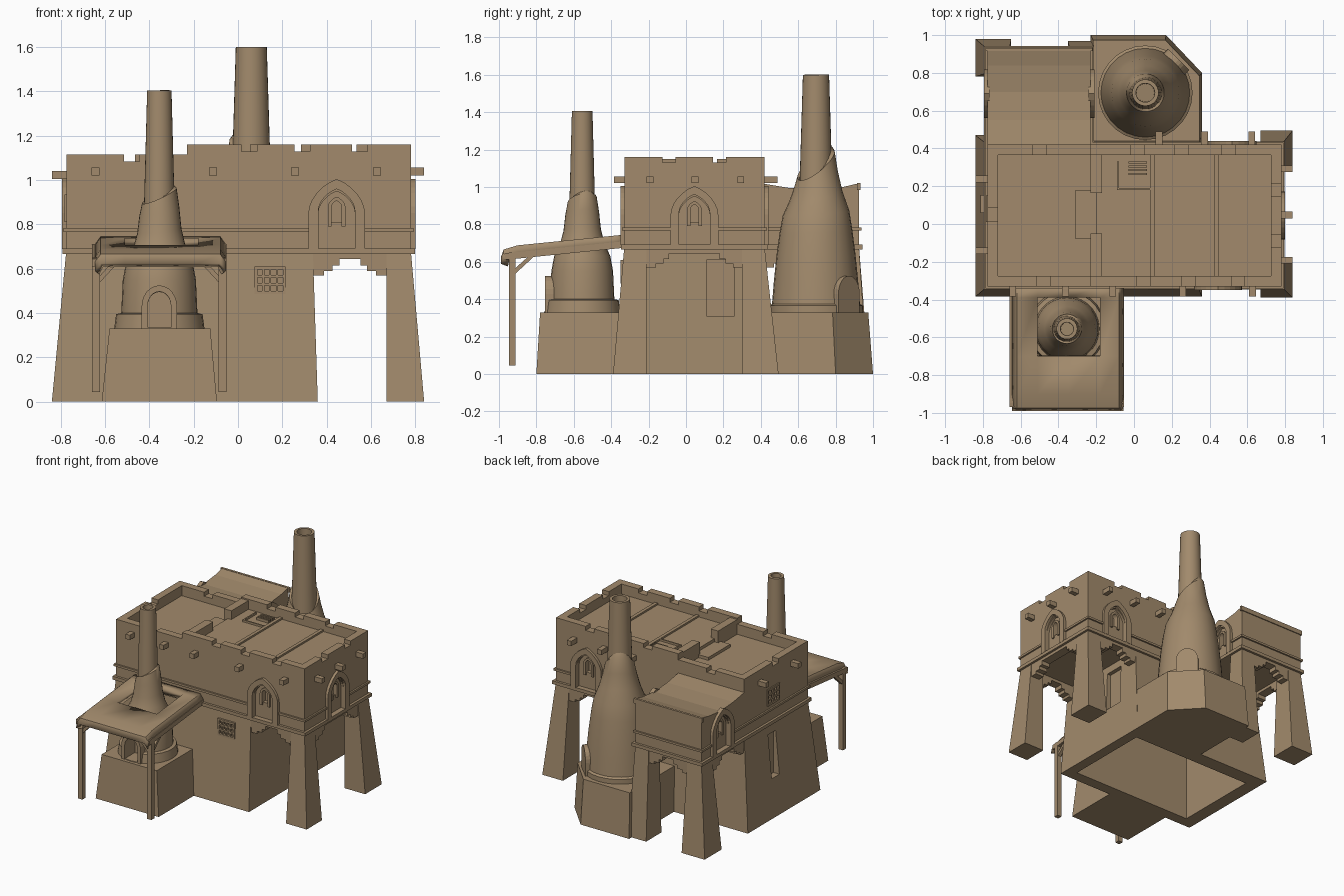
import bpy, bmesh, math
from mathutils import Matrix, Vector

cube = bpy.data.objects.get("Cube")
if cube:
    bpy.data.objects.remove(cube, do_unlink=True)

clay = bpy.data.materials.new("tan_clay")
clay.use_nodes = True
CLAY = (0.36, 0.255, 0.15, 1)
clay.diffuse_color = CLAY
clay.node_tree.nodes["Principled BSDF"].inputs["Base Color"].default_value = CLAY

FRONT, RIGHT, BACK, LEFT = 0, math.pi / 2, math.pi, -math.pi / 2


def finish(name, bm, smooth=False):
    bmesh.ops.recalc_face_normals(bm, faces=bm.faces)
    mesh = bpy.data.meshes.new(name)
    bm.to_mesh(mesh)
    bm.free()
    mesh.materials.append(clay)
    ob = bpy.data.objects.new(name, mesh)
    bpy.context.collection.objects.link(ob)
    if smooth:
        activate(ob)
        bpy.ops.object.shade_smooth_by_angle(angle=math.radians(40))
    return ob


def activate(ob):
    bpy.ops.object.select_all(action='DESELECT')
    ob.select_set(True)
    bpy.context.view_layer.objects.active = ob


def add_hexa(bm, low, high, z0, z1):
    """Block between two rectangles given as (x0, x1, y0, y1)."""
    rings = []
    for (x0, x1, y0, y1), z in ((low, z0), (high, z1)):
        rings.append([bm.verts.new((x, y, z)) for x, y in ((x0, y0), (x1, y0), (x1, y1), (x0, y1))])
    a, b = rings
    bm.faces.new(a)
    bm.faces.new(b)
    for i in range(4):
        j = (i + 1) % 4
        bm.faces.new((a[i], a[j], b[j], b[i]))


def taper(name, low, high, z0, z1):
    bm = bmesh.new()
    add_hexa(bm, low, high, z0, z1)
    return finish(name, bm)


def boxes(name, items):
    bm = bmesh.new()
    for x0, x1, y0, y1, z0, z1 in items:
        add_hexa(bm, (x0, x1, y0, y1), (x0, x1, y0, y1), z0, z1)
    return finish(name, bm)


def prism(name, pts, depth, loc, angle=0):
    """Outline in the wall plane, pushed inward by depth; angle is the wall side."""
    bm = bmesh.new()
    face = bm.faces.new([bm.verts.new((x, 0, z)) for x, z in pts])
    ext = bmesh.ops.extrude_face_region(bm, geom=[face])
    bmesh.ops.translate(bm, vec=(0, depth, 0), verts=[v for v in ext["geom"] if isinstance(v, bmesh.types.BMVert)])
    bm.transform(Matrix.Translation(loc) @ Matrix.Rotation(angle, 4, 'Z'))
    return finish(name, bm)


def cut(targets, cutter):
    for ob in targets:
        mod = ob.modifiers.new("cut", 'BOOLEAN')
        mod.operation, mod.solver, mod.object = 'DIFFERENCE', 'EXACT', cutter
        activate(ob)
        bpy.ops.object.modifier_apply(modifier=mod.name)
    bpy.data.objects.remove(cutter, do_unlink=True)


def arch(w, h, point=0.3):
    spring, n = h - 0.6 * w, 12
    pts = [(-w / 2, 0), (w / 2, 0)]
    for i in range(n + 1):
        a = math.pi * i / n
        lift = (1 - point) * math.sin(a) + point * (1 - abs(math.cos(a)))
        pts.append((w / 2 * math.cos(a), spring + 0.6 * w * lift))
    return pts


def arch_ring(name, w, h, border, depth, loc, angle, point=0.3):
    ring = prism(name, arch(w, h, point), depth, loc, angle)
    hole = [(x, z - 0.01) for x, z in arch(w - 2 * border, h - border + 0.01, point)]
    cut([ring], prism("cutter", hole, 1, Vector(loc) - outward(angle, -0.5), angle))


def outward(angle, d=1):
    return Vector((math.sin(angle), -math.cos(angle), 0)) * d


def lathe(name, profile, centre, tilt=0, toward=0):
    bm, n, rings = bmesh.new(), 28, []
    for k, (r, z) in enumerate(profile):
        t = tilt * (k / (len(profile) - 1)) ** 4
        angles = [math.tau * i / n for i in range(n)]
        rings.append([bm.verts.new((centre[0] + r * math.cos(a), centre[1] + r * math.sin(a),
                                    z + t * math.cos(a - toward))) for a in angles])
    for a, b in zip(rings, rings[1:]):
        for i in range(n):
            j = (i + 1) % n
            bm.faces.new((a[i], a[j], b[j], b[i]))
    bm.faces.new(rings[0])
    bm.faces.new(rings[-1])
    return finish(name, bm, True)


# Upper storey, wing and the bands around them
main_wall = boxes("main_wall", [(-0.775, 0.78, -0.33, 0.42, 0.67, 1.04)])
wing_profile = [(0.4, 0.67), (0.925, 0.67), (0.925, 1.02), (0.84, 1.0), (0.7, 0.985), (0.55, 0.995), (0.4, 1.02)]
wing_wall = prism("wing_wall", wing_profile, 0.545, (-0.23, 0, 0), RIGHT)


def band(name, z, h, out):
    main = boxes("main_" + name, [(-0.775 - out, 0.78 + out, -0.33 - out, 0.42 + out, z, z + h)])
    wing = boxes("wing_" + name, [(-0.775 - out, -0.23 + out, 0.41, 0.925 + out, z, z + h)])
    return main, wing


band("lower_band", 0.667, 0.025, 0.018)
main_band, wing_band = band("upper_band", 0.767, 0.016, 0.012)
boxes("wing_eave", [(-0.785, -0.22, 0.915, 0.932, 0.985, 1.02)])


# Pointed windows in recessed arches
def arched_window(tag, targets, loc, angle):
    loc = Vector(loc)
    out = outward(angle)
    inner = [(x, z) for x, z in arch(0.165, 0.26)]
    cut(targets, prism("cutter", inner, 0.12, loc + out * 0.1, angle))
    arch_ring(tag + "_arch", 0.255, 0.315, 0.045, 0.03, loc + out * 0.02, angle)
    pane = loc + Vector((0, 0, 0.1))
    cut(targets[:1], prism("cutter", arch(0.045, 0.1), 0.15, pane + out * 0.1 + Vector((0, 0, 0.02)), angle))
    arch_ring(tag + "_frame", 0.08, 0.135, 0.018, 0.02, pane - out * 0.008, angle)


arched_window("front_window", [main_wall, main_band], (0.445, -0.33, 0.69), FRONT)
arched_window("right_window", [main_wall, main_band], (0.78, 0.045, 0.69), RIGHT)
arched_window("back_window", [main_wall, main_band], (0.52, 0.42, 0.69), BACK)
arched_window("wing_left_window", [wing_wall, wing_band], (-0.775, 0.69, 0.69), LEFT)
arched_window("wing_right_window", [wing_wall, wing_band], (-0.23, 0.69, 0.69), RIGHT)

# Ground storey: hollow battered body, corner piers
body = taper("lower_body", (-0.84, 0.36, -0.385, 0.47), (-0.775, 0.338, -0.33, 0.42), 0, 0.68)
cut([body], boxes("cutter", [(-0.74, 0.28, -0.3, 0.36, -0.1, 0.55)]))
cut([body], boxes("cutter", [(0.31, 0.5, 0.11, 0.26, 0.31, 0.61)]))
cut([body], boxes("cutter", [(-1, -0.765, 0.06, 0.15, 0.28, 0.6)]))
taper("front_right_pier", (0.67, 0.84, -0.39, -0.21), (0.67, 0.78, -0.33, -0.21), 0, 0.68)
taper("back_right_pier", (0.67, 0.84, 0.3, 0.495), (0.67, 0.78, 0.3, 0.42), 0, 0.68)
taper("wing_corner_pier", (-0.84, -0.65, 0.78, 0.98), (-0.775, -0.66, 0.8, 0.925), 0, 0.68)
taper("wing_inner_pier", (-0.35, -0.2, 0.79, 0.97), (-0.34, -0.23, 0.8, 0.925), 0, 0.68)


# Stepped corbel arches between the piers
def stepped_arch(name, w, loc, angle):
    half = [(-w / 2, 0.57)]
    for run, rise in ((0.02, 0.57), (0.05, 0.59), (0.09, 0.615), (0.12, 0.645)):
        half += [(-w / 2 + run, half[-1][1]), (-w / 2 + run, rise)]
    pts = half[2:] + [(-x, z) for x, z in reversed(half[2:])]
    pts = [(-w / 2, 0.57)] + pts + [(w / 2, 0.57), (w / 2, 0.68), (-w / 2, 0.68)]
    prism(name, pts, 0.07, loc, angle)


stepped_arch("front_stepped_arch", 0.335, (0.505, -0.33, 0), FRONT)
stepped_arch("back_stepped_arch", 0.335, (0.505, 0.42, 0), BACK)
stepped_arch("right_stepped_arch", 0.51, (0.78, 0.045, 0), RIGHT)
stepped_arch("wing_back_arch", 0.33, (-0.5, 0.925, 0), BACK)
stepped_arch("wing_left_arch", 0.38, (-0.775, 0.61, 0), LEFT)


# Lattice windows
def lattice(name, target, loc, angle):
    w, h, out = 0.14, 0.125, outward(angle)
    loc = Vector(loc)
    square = [(-w / 2, 0), (w / 2, 0), (w / 2, h), (-w / 2, h)]
    cut([target], prism("cutter", square, 0.08, loc + out * 0.055, angle))
    bars = prism(name, square, 0.022, loc + out * 0.008, angle)
    bm = bmesh.new()
    for i in range(4):
        for k in range(3):
            x, z = -0.047 + 0.0315 * i, 0.027 + 0.036 * k
            add_hexa(bm, (x - 0.011, x + 0.011, -0.2, 0.2), (x - 0.011, x + 0.011, -0.2, 0.2), z - 0.012, z + 0.012)
    bm.transform(Matrix.Translation(loc) @ Matrix.Rotation(angle, 4, 'Z'))
    cut([bars], finish("cutter", bm))


lattice("front_lattice", body, (0.145, -0.342, 0.485), FRONT)
lattice("left_lattice", main_wall, (-0.775, 0.08, 0.81), LEFT)


# Roof floors and crenellated parapets
def parapet(name, x0, x1, y0, y1, top, gaps):
    items = [(x0, x1, y0, y1, 1.03, top - 0.03)]
    along_x = x1 - x0 > y1 - y0
    a, end = (x0, x1) if along_x else (y0, y1)
    for g in list(gaps) + [end + 0.035]:
        span = (a, g - 0.035)
        items.append((span + (y0, y1) if along_x else (x0, x1) + span) + (top - 0.03, top))
        a = g + 0.035
    boxes(name, items)


boxes("raised_roof", [(-0.2, 0.75, -0.3, 0.4, 1.03, 1.085)])
boxes("roof_ridges", [(x, x + 0.025, -0.28, 0.37, 1.08, 1.098) for x in (0.085, 0.425)])
boxes("roof_step", [(-0.31, -0.17, -0.08, 0.18, 1.03, 1.062)])
boxes("roof_hatch", [(-0.09, -0.08, 0.19, 0.33, 1.08, 1.1), (-0.09, 0.085, 0.18, 0.19, 1.08, 1.1)]
      + [(-0.03, 0.07, 0.26 + 0.02 * i, 0.27 + 0.02 * i, 1.08, 1.105) for i in range(4)])
parapet("right_front_parapet", -0.23, 0.78, -0.33, -0.275, 1.16, (0.05, 0.29, 0.55))
parapet("right_back_parapet", -0.23, 0.78, 0.365, 0.42, 1.16, (0.02, 0.25, 0.5))
parapet("right_side_parapet", 0.725, 0.78, -0.33, 0.42, 1.16, (-0.09, 0.18))
parapet("left_front_parapet", -0.775, -0.23, -0.33, -0.275, 1.115, (-0.48,))
parapet("left_back_parapet", -0.775, -0.23, 0.365, 0.42, 1.115, (-0.5,))
parapet("left_side_parapet", -0.775, -0.72, -0.33, 0.42, 1.115, (0.05,))
boxes("roof_dividers", [(-0.23, -0.17, -0.3, -0.05, 1.03, 1.15), (-0.23, -0.17, 0.165, 0.4, 1.03, 1.15)])

# Projecting beam ends
beams = [(x, x + 0.036, -0.385, -0.3, 1.02, 1.056) for x in (-0.66, -0.38, -0.13, 0.24, 0.61)]
beams += [(x, x + 0.036, 0.4, 0.49, 1.02, 1.056) for x in (0.115, 0.355, 0.605)]
beams += [(0.75, 0.84, y, y + 0.036, 1.02, 1.056) for y in (-0.21, 0.03, 0.275)]
beams += [(-0.84, -0.75, y, y + 0.036, 1.005, 1.041) for y in (-0.16, 0.22)]
boxes("beam_ends", beams)


# Furnaces: plinth, lathed body with broken collar, hollow chimney, fire door
def furnace(tag, centre, shape, tilt, toward, flue, door, reach):
    kiln = lathe(tag + "_body", shape, centre, tilt, toward)
    (r0, z0), (r1, z1) = flue
    lathe(tag + "_chimney", [(r0, z0), (r1, z1), (r1 - 0.02, z1), (r1 - 0.022, z1 - 0.15)], centre, 0.006, toward)
    spot = Vector((centre[0], centre[1], 0.33)) + outward(door, reach)
    cut([kiln], prism("cutter", [(x, z + 0.005) for x, z in arch(0.105, 0.16, 0)], 0.22, spot + outward(door, 0.1), door))
    arch_ring(tag + "_door_surround", 0.16, 0.195, 0.028, 0.09, spot, door, 0)


taper("front_plinth", (-0.615, -0.095, -0.8, -0.34), (-0.58, -0.125, -0.78, -0.34), 0, 0.33)
furnace("front_furnace", (-0.355, -0.555),
        [(0.205, 0.32), (0.195, 0.395), (0.172, 0.4), (0.165, 0.55), (0.15, 0.63), (0.118, 0.7),
         (0.1, 0.77), (0.09, 0.86), (0.078, 0.93), (0.055, 0.93)],
        0.06, 0.4, ((0.07, 0.85), (0.055, 1.405)), FRONT, 0.2)

base = bmesh.new()
rings = []
for z, k in ((0, 1), (0.33, 0.955)):
    outline = ((-0.23, 0.43), (0.36, 0.43), (0.36, 0.8), (0.17, 1.0), (-0.23, 1.0))
    rings.append([base.verts.new((0.06 + (x - 0.06) * k, 0.43 + (y - 0.43) * k, z)) for x, y in outline])
for ring in rings:
    base.faces.new(ring)
for i in range(5):
    j = (i + 1) % 5
    base.faces.new((rings[0][i], rings[0][j], rings[1][j], rings[1][i]))
finish("back_plinth", base)
furnace("back_furnace", (0.06, 0.695),
        [(0.25, 0.32), (0.25, 0.365), (0.235, 0.375), (0.225, 0.5), (0.212, 0.63), (0.195, 0.76), (0.178, 0.86),
         (0.142, 0.95), (0.117, 1.04), (0.1, 1.12), (0.07, 1.12)],
        0.13, 2.2, ((0.09, 0.95), (0.07, 1.6)), 3 * math.pi / 4, 0.25)

# Cloth canopy with an opening for the chimney
xs = [-0.645, -0.62, -0.51, -0.345, -0.18, -0.08, -0.055]
ys = [-0.99, -0.975, -0.9, -0.7, -0.39, -0.33]
cloth = bmesh.new()
grid = []
for y in ys:
    drop = {-0.99: 0.055, -0.975: 0.015}.get(y, 0)
    grid.append([cloth.verts.new((x, y, 0.745 + 0.1 * (y + 0.33) - drop
                                  - (0.035 if x in (xs[0], xs[-1]) else 0))) for x in xs])
for r in range(len(ys) - 1):
    for c in range(len(xs) - 1):
        if not (ys[r] == -0.7 and xs[c] in (-0.51, -0.345)):
            cloth.faces.new((grid[r][c], grid[r][c + 1], grid[r + 1][c + 1], grid[r + 1][c]))
canopy = finish("canopy", cloth, True)
bmesh_up = canopy.data.polygons[8].normal.z > 0
solid = canopy.modifiers.new("thickness", 'SOLIDIFY')
solid.thickness, solid.offset = 0.045, (-1 if bmesh_up else 1)

# Canopy posts, side rails and braces
for side, x in (("right", -0.64), ("left", -0.07)):
    s = 1 if x < -0.3 else -1
    boxes(side + "_post", [(x - 0.018, x + 0.018, -0.947, -0.911, 0.045, 0.65)])
    rail = [(-0.97, 0.61), (-0.33, 0.675), (-0.33, 0.71), (-0.97, 0.645)]
    prism(side + "_rail", rail, 0.036, (x + 0.018, 0, 0), RIGHT)
    brace = [(x, 0.52), (x, 0.55), (x + 0.09 * s, 0.65), (x + 0.12 * s, 0.65)]
    prism(side + "_brace", brace, 0.025, (0, -0.94, 0))
    side_brace = [(-0.93, 0.52), (-0.93, 0.55), (-0.83, 0.64), (-0.8, 0.64)]
    prism(side + "_rail_brace", side_brace, 0.025, (x + 0.012, 0, 0), RIGHT)
boxes("canopy_front_rail", [(-0.65, -0.06, -0.945, -0.915, 0.615, 0.645)])
